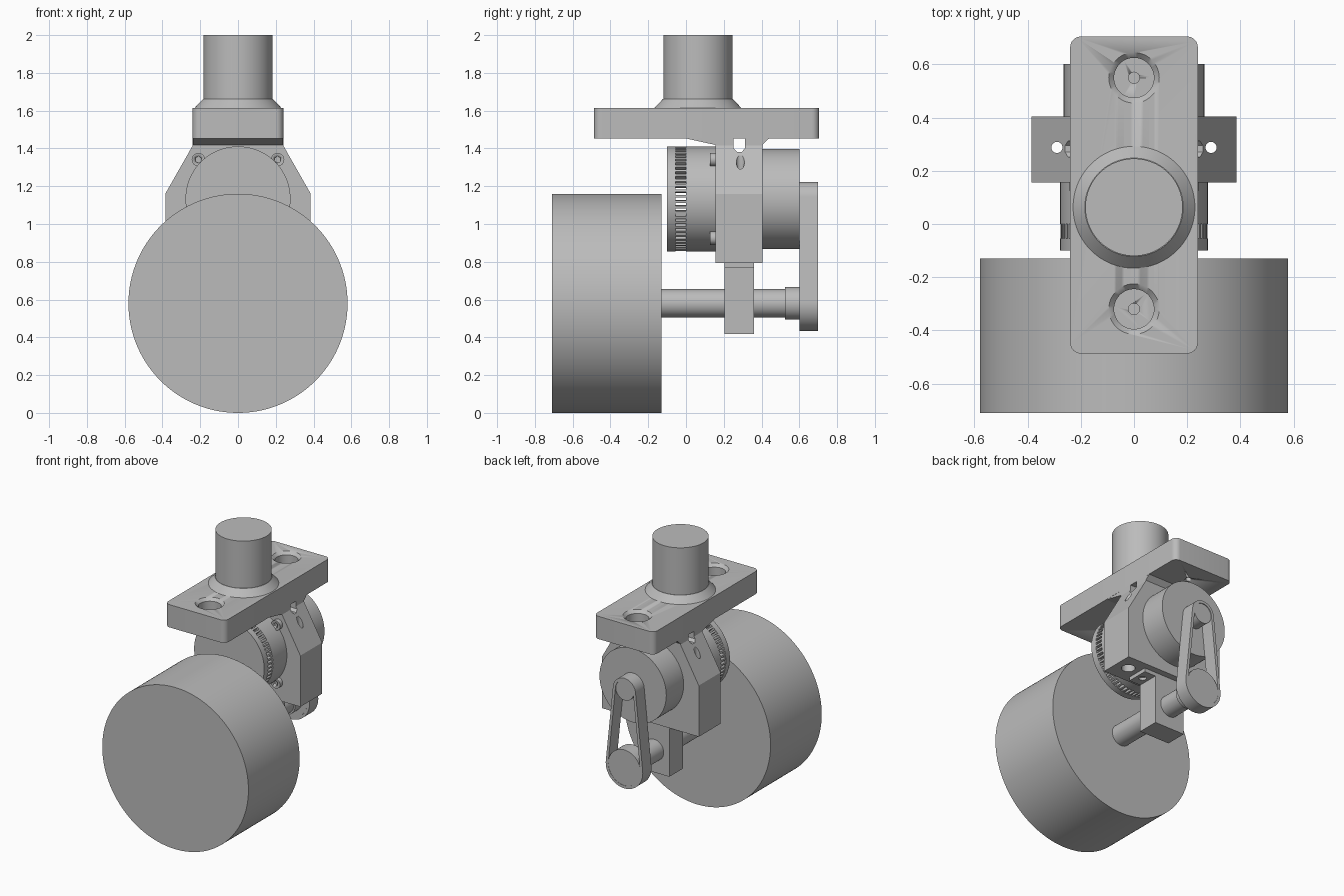
import bpy, bmesh
from math import sin, cos, pi, asin, radians
from mathutils import Matrix, Vector

cube = bpy.data.objects.get("Cube")
if cube:
    bpy.data.objects.remove(cube, do_unlink=True)

grey = bpy.data.materials.new("machined_grey")
grey.use_nodes = True
colour = (0.5, 0.5, 0.5, 1)
grey.diffuse_color = colour
grey.node_tree.nodes["Principled BSDF"].inputs["Base Color"].default_value = colour

TURN = {"Z": Matrix.Identity(4),
        "Y": Matrix.Rotation(radians(-90), 4, "X"),
        "X": Matrix.Rotation(radians(90), 4, "Y")}


def finish(bm, name, smooth=True):
    bmesh.ops.recalc_face_normals(bm, faces=bm.faces)
    mesh = bpy.data.meshes.new(name)
    bm.to_mesh(mesh)
    bm.free()
    mesh.materials.append(grey)
    ob = bpy.data.objects.new(name, mesh)
    bpy.context.collection.objects.link(ob)
    if smooth:
        bpy.ops.object.select_all(action="DESELECT")
        bpy.context.view_layer.objects.active = ob
        ob.select_set(True)
        bpy.ops.object.shade_smooth_by_angle(angle=radians(30))
    return ob


def cylinder(name, axis, start, end, radius, centre, radius2=None, segments=96):
    """Round part along an axis; centre gives the two other coordinates in order."""
    at = list(centre)
    at.insert("XYZ".index(axis), (start + end) / 2)
    bm = bmesh.new()
    bmesh.ops.create_cone(bm, cap_ends=True, segments=segments, radius1=radius,
                          radius2=radius if radius2 is None else radius2,
                          depth=end - start,
                          matrix=Matrix.Translation(at) @ TURN[axis])
    return finish(bm, name)


def prism(name, points, place, start, end, smooth=False):
    """Extrude a 2D outline; place(u, v, w) maps it into the model."""
    bm = bmesh.new()
    face = bm.faces.new([bm.verts.new(place(u, v, start)) for u, v in points])
    new = bmesh.ops.extrude_face_region(bm, geom=[face])["geom"]
    shift = Vector(place(0, 0, end)) - Vector(place(0, 0, start))
    bmesh.ops.translate(bm, vec=shift, verts=[g for g in new if isinstance(g, bmesh.types.BMVert)])
    return finish(bm, name, smooth)


def box(name, x, y, z):
    outline = [(x[0], y[0]), (x[1], y[0]), (x[1], y[1]), (x[0], y[1])]
    return prism(name, outline, along_z, *z)


def along_x(u, v, w): return (w, u, v)
def along_y(u, v, w): return (u, w, v)
def along_z(u, v, w): return (u, v, w)


def cut(ob, cutters):
    for c in cutters:
        mod = ob.modifiers.new("cut", "BOOLEAN")
        mod.operation, mod.solver, mod.object = "DIFFERENCE", "EXACT", c
    bpy.context.view_layer.update()
    baked = bpy.data.meshes.new_from_object(ob.evaluated_get(bpy.context.evaluated_depsgraph_get()))
    ob.modifiers.clear()
    ob.data = baked
    for c in cutters:
        bpy.data.objects.remove(c, do_unlink=True)


AXLE_Z, MOTOR_Z = 0.58, 1.133

# Wheel, axle and hub
cylinder("wheel", "Y", -0.71, -0.13, 0.58, (0, AXLE_Z), segments=160)
cylinder("axle", "Y", -0.14, 0.54, 0.075, (0, AXLE_Z))
cylinder("axle_collar", "Y", 0.525, 0.605, 0.086, (0, AXLE_Z))

# Mounting plate with rounded corners and two counterbored holes
corner, half_w, y0, y1 = 0.04, 0.24, -0.487, 0.705
outline = []
for quarter, (cx, cy) in enumerate([(half_w - corner, y1 - corner), (corner - half_w, y1 - corner),
                                    (corner - half_w, y0 + corner), (half_w - corner, y0 + corner)]):
    for i in range(9):
        a = (quarter + i / 8) * pi / 2
        outline.append((cx + corner * cos(a), cy + corner * sin(a)))
plate = prism("mounting_plate", outline, along_z, 1.452, 1.615, True)
cutters = []
for y in (-0.32, 0.55):
    cutters += [cylinder("sink", "Z", 1.595, 1.617, 0.075, (0, y), 0.097, 48),
                cylinder("bore", "Z", 1.5, 1.605, 0.075, (0, y), segments=48),
                cylinder("through", "Z", 1.4, 1.55, 0.021, (0, y), segments=24)]
cut(plate, cutters)

# Stem and its flared foot
cylinder("stem", "Z", 1.66, 2.0, 0.183, (0, 0.063))
cylinder("stem_foot", "Z", 1.612, 1.662, 0.232, (0, 0.063), 0.185)

# Bracket: tapered shoulders, vertical bolt holes, cross slot
half = [(0.24, 1.455), (0.24, 1.415), (0.385, 1.16), (0.385, 0.793)]
bracket = prism("bracket", half + [(-x, z) for x, z in reversed(half)], along_y, 0.157, 0.405)
slot = [(0.252, 1.452), (0.252, 1.4), (0.27, 1.382), (0.295, 1.382), (0.312, 1.4), (0.312, 1.452)]
cutters = [prism("slot", slot, along_x, -0.5, 0.5)]
for s in (-1, 1):
    cutters += [cylinder("bolt_hole", "Z", 0.7, 1.5, 0.021, (s * 0.29, 0.288), segments=24),
                cylinder("bolt_sink", "Z", 0.7, 0.86, 0.045, (s * 0.29, 0.288), segments=32)]
cut(bracket, cutters)

# Sloped gussets joining bracket and plate
prism("front_gusset", [(0.0, 1.453), (0.158, 1.453), (0.158, 1.418)], along_x, -0.239, 0.239)
prism("rear_gusset", [(0.404, 1.453), (0.44, 1.453), (0.404, 1.42)], along_x, -0.239, 0.239)

# Axle hanger with bolted flange
box("axle_hanger", (-0.12, 0.12), (0.205, 0.36), (0.418, 0.77))
flange = box("hanger_flange", (-0.21, 0.21), (0.205, 0.36), (0.766, 0.794))
cut(flange, [cylinder("flange_hole", "Z", 0.7, 0.785, 0.025, (s * 0.165, 0.283), segments=24)
             for s in (-1, 1)])

# Motor: front bell with a ring of vents, and rear gearbox
cylinder("bell_front", "Y", -0.1, -0.055, 0.278, (0, MOTOR_Z))
cylinder("bell_rear", "Y", 0.0, 0.16, 0.278, (0, MOTOR_Z))
bm = bmesh.new()
count = 60
for i in range(count):
    bmesh.ops.create_cube(bm, size=1, matrix=Matrix.Translation((0, -0.0275, MOTOR_Z))
                          @ Matrix.Rotation(2 * pi * (i + 0.5) / count, 4, "Y")
                          @ Matrix.Translation((0.262, 0, 0))
                          @ Matrix.Diagonal((0.03, 0.06, 0.013, 1)))
finish(bm, "bell_vent_bars", False)
cylinder("gearbox", "Y", 0.4, 0.602, 0.265, (0, MOTOR_Z))

# Four motor screws with sockets
for sx in (-1, 1):
    for sz in (-1, 1):
        spot = (sx * 0.21, MOTOR_Z + sz * 0.208)
        screw = cylinder("motor_screw", "Y", 0.126, 0.16, 0.035, spot, segments=32)
        cut(screw, [cylinder("socket", "Y", 0.1, 0.142, 0.018, spot, segments=6)])

# Belt drive: belt loop around two pulleys
big, small, thick = 0.147, 0.09, 0.02
tilt = asin((big - small) / (MOTOR_Z - AXLE_Z))


def belt_loop(inset):
    points = []
    for r, z, a0, a1 in ((small, MOTOR_Z, tilt, pi - tilt), (big, AXLE_Z, pi - tilt, 2 * pi + tilt)):
        for i in range(33):
            a = a0 + (a1 - a0) * i / 32
            points.append(((r - inset) * cos(a), z + (r - inset) * sin(a)))
    return points


bm = bmesh.new()
rings = [[bm.verts.new((x, y, z)) for x, z in belt_loop(inset)]
         for inset, y in ((0, 0.601), (0, 0.7), (thick, 0.7), (thick, 0.601))]
for a, b in zip(rings, rings[1:] + rings[:1]):
    for i in range(len(a)):
        j = (i + 1) % len(a)
        bm.faces.new((a[i], a[j], b[j], b[i]))
finish(bm, "belt")
cylinder("motor_pulley", "Y", 0.6, 0.695, small - thick + 0.001, (0, MOTOR_Z))
cylinder("axle_pulley", "Y", 0.6, 0.698, big - thick + 0.001, (0, AXLE_Z))
